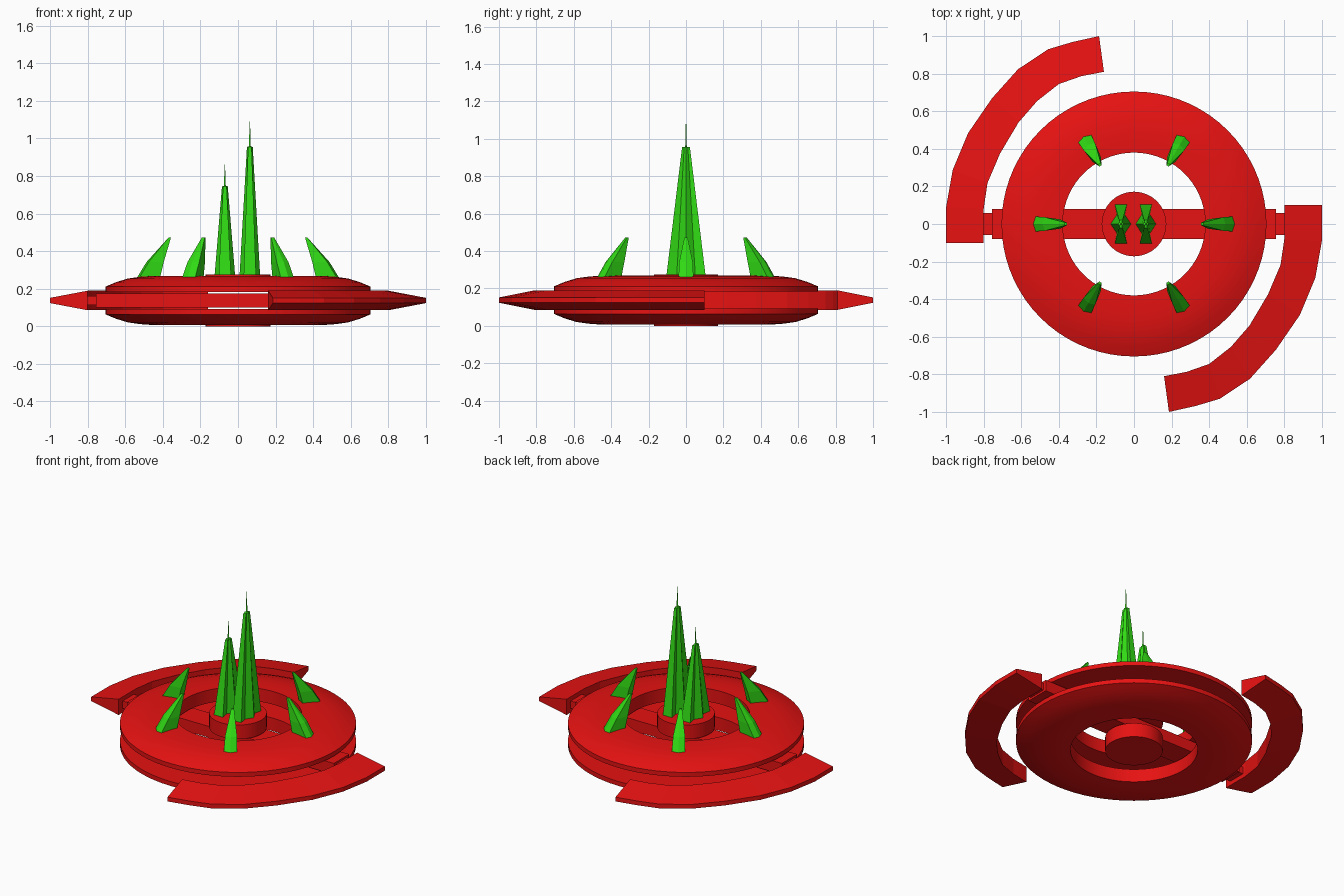
import bpy, bmesh, math
from mathutils import Matrix

if "Cube" in bpy.data.objects:
    bpy.data.objects.remove(bpy.data.objects["Cube"])

MID = 0.1375  # height of the horizontal symmetry plane


def material(name, rgb):
    m = bpy.data.materials.new(name)
    m.diffuse_color = (*rgb, 1)
    m.use_nodes = True
    m.node_tree.nodes["Principled BSDF"].inputs["Base Color"].default_value = m.diffuse_color
    return m


RED = material("bright red", (0.8, 0.006, 0.006))
GREEN = material("crystal green", (0.03, 0.7, 0.007))


def finish(name, bm, mat, smooth=False):
    bmesh.ops.recalc_face_normals(bm, faces=bm.faces)
    me = bpy.data.meshes.new(name)
    bm.to_mesh(me)
    bm.free()
    me.materials.append(mat)
    ob = bpy.data.objects.new(name, me)
    bpy.context.collection.objects.link(ob)
    if smooth:
        bpy.ops.object.select_all(action='DESELECT')
        ob.select_set(True)
        bpy.context.view_layer.objects.active = ob
        bpy.ops.object.shade_smooth_by_angle(angle=math.radians(35))
    return ob


def loft(name, sections, mat, xform=Matrix(), closed=False):
    """Skin a list of equal-length cross-sections; cap the ends unless closed."""
    bm = bmesh.new()
    rings = [[bm.verts.new(xform @ Matrix.Translation(p).translation) for p in s]
             for s in sections]
    n = len(rings[0])
    pairs = list(zip(rings, rings[1:]))
    if closed:
        pairs.append((rings[-1], rings[0]))
    else:
        bm.faces.new(rings[0])
        bm.faces.new(rings[-1])
    for a, b in pairs:
        for i in range(n):
            j = (i + 1) % n
            bm.faces.new((a[i], a[j], b[j], b[i]))
    return finish(name, bm, mat)


def lathe(name, profile, sign, steps=72):
    """Revolve a closed (radius, height above middle) profile."""
    bm = bmesh.new()
    rings = []
    for k in range(steps):
        a = math.tau * k / steps
        rings.append([bm.verts.new((r * math.cos(a), r * math.sin(a), MID + sign * h))
                      for r, h in profile])
    n = len(profile)
    for k in range(steps):
        a, b = rings[k], rings[(k + 1) % steps]
        for i in range(n):
            j = (i + 1) % n
            bm.faces.new((a[i], a[j], b[j], b[i]))
    return finish(name, bm, RED, True)


def disc(name, radius, z0, z1):
    bm = bmesh.new()
    bmesh.ops.create_cone(bm, cap_ends=True, segments=48, radius1=radius, radius2=radius,
                          depth=z1 - z0, matrix=Matrix.Translation((0, 0, (z0 + z1) / 2)))
    return finish(name, bm, RED, True)


def box(name, x0, x1, hy, hz):
    bm = bmesh.new()
    m = Matrix.Translation(((x0 + x1) / 2, 0, MID)) @ Matrix.Diagonal((x1 - x0, 2 * hy, 2 * hz, 1))
    bmesh.ops.create_cube(bm, size=1, matrix=m)
    return finish(name, bm, RED)


# Upper and lower ring shells with an open slot between them
shell = [(0.38, 0.045), (0.705, 0.045), (0.705, 0.074), (0.65, 0.097),
         (0.585, 0.117), (0.52, 0.126), (0.45, 0.131), (0.38, 0.131)]
lathe("upper_ring", shell, 1)
lathe("lower_ring", shell, -1)

# Hub discs and the crossbar running through the slot
disc("upper_hub", 0.172, MID + 0.045, 0.275)
disc("lower_hub", 0.172, 0, MID - 0.045)
box("crossbar", -0.755, 0.755, 0.08, 0.037)
for s, side in ((1, "right"), (-1, "left")):
    box(side + "_axle", min(s * 0.75, s * 0.81), max(s * 0.75, s * 0.81), 0.058, 0.024)

# Curved blades: thick on the inside, thin on the outside
inner = [(-.8, -.1), (-.8, .08), (-.78, .218), (-.713, .375), (-.615, .54),
         (-.516, .654), (-.4, .745), (-.28, .787), (-.16, .81)]
outer = [(-1, -.1), (-1, .09), (-.965, .287), (-.883, .484), (-.755, .67),
         (-.617, .824), (-.457, .93), (-.33, .968), (-.186, 1)]
blade = [[(ix, iy, MID - .052), (ox, oy, MID - .014), (ox, oy, MID + .014), (ix, iy, MID + .052)]
         for (ix, iy), (ox, oy) in zip(inner, outer)]
loft("left_blade", blade, RED)
loft("right_blade", blade, RED, Matrix.Rotation(math.pi, 4, 'Z'))

# Tall central crystals: pinched cross-section, tapering to a needle
star = [(.055, 0), (.022, .05), (.033, .105), (-.033, .105), (-.022, .05),
        (-.055, 0), (-.022, -.05), (-.033, -.105), (.033, -.105), (.022, -.05)]
for name, cx, top, tip in (("tall_crystal", .063, .955, 1.09), ("short_crystal", -.07, .745, .86)):
    levels = [(.265, 1, 1), (top, .28, .2), (top + .002, .09, .04), (tip, .02, .01)]
    loft(name, [[(cx + x * sx, y * sy, z) for x, y in star] for z, sx, sy in levels], GREEN)

# Six small crystals leaning towards the centre
# each level: height, inner radius, outer radius, half width
lean = [(.26, .415, .525, .04), (.342, .395, .475, .036), (.472, .357, .37, .009)]
for k in range(6):
    sections = [[(r0, -w * .7, z), (r1, -w, z), (r1 + .012 * (z < .4), 0, z), (r1, w, z), (r0, w * .7, z)]
                for z, r0, r1, w in lean]
    loft(f"small_crystal_{k + 1}", sections, GREEN, Matrix.Rotation(k * math.pi / 3, 4, 'Z'))
